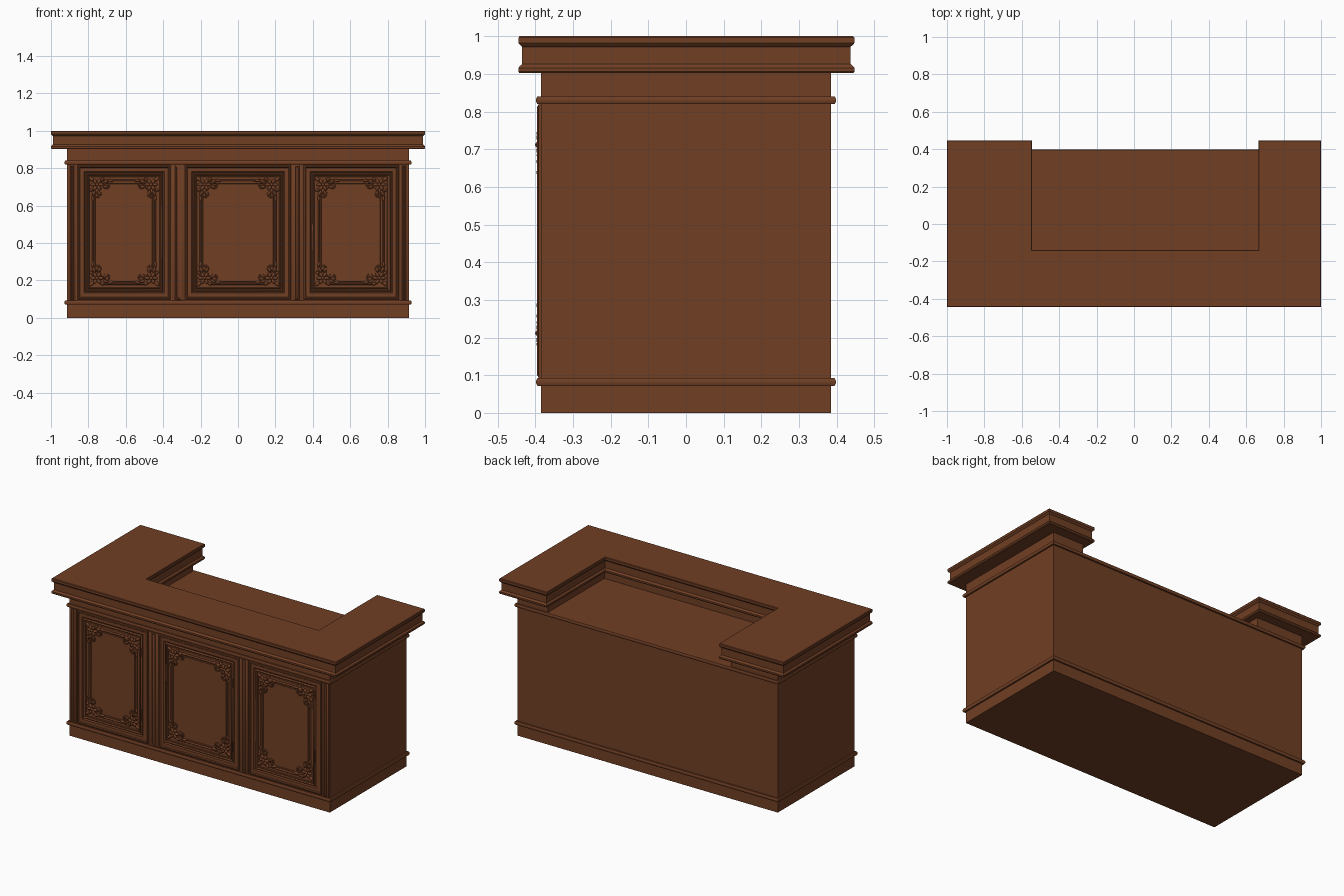
import bpy, bmesh, math
from mathutils import Matrix, Vector

old = bpy.data.objects.get("Cube")
if old:
    bpy.data.objects.remove(old, do_unlink=True)

wood = bpy.data.materials.new("brown_wood")
wood.use_nodes = True
colour = (0.165, 0.050, 0.018, 1)
wood.diffuse_color = colour
bsdf = wood.node_tree.nodes["Principled BSDF"]
bsdf.inputs["Base Color"].default_value = colour
bsdf.inputs["Roughness"].default_value = 0.6

FRONT = -0.385  # front face of the body


def upright(u, v, h):
    return Vector((u, v, h))


def on_front(u, v, h):
    return Vector((u, FRONT - h, v))


def rect(x0, x1, y0, y1, cut=0):
    """Counter-clockwise rectangle, optionally with cut corners."""
    if not cut:
        return [(x0, y0), (x1, y0), (x1, y1), (x0, y1)]
    return [(x0 + cut, y0), (x1 - cut, y0), (x1, y0 + cut), (x1, y1 - cut),
            (x1 - cut, y1), (x0 + cut, y1), (x0, y1 - cut), (x0, y0 + cut)]


def offset(outline, d):
    """Mitred outward offset of a counter-clockwise outline."""
    result = []
    for i, p in enumerate(outline):
        p = Vector(p)
        a = (p - Vector(outline[i - 1])).normalized()
        b = (Vector(outline[(i + 1) % len(outline)]) - p).normalized()
        na, nb = Vector((a.y, -a.x)), Vector((b.y, -b.x))
        result.append(p + (na + nb) * (d / (1 + na.dot(nb))))
    return result


def finish(name, bm, angle=35):
    mesh = bpy.data.meshes.new(name)
    bm.to_mesh(mesh)
    bm.free()
    obj = bpy.data.objects.new(name, mesh)
    bpy.context.collection.objects.link(obj)
    mesh.materials.append(wood)
    bpy.ops.object.select_all(action='DESELECT')
    obj.select_set(True)
    bpy.context.view_layer.objects.active = obj
    bpy.ops.object.shade_smooth_by_angle(angle=math.radians(angle))
    return obj


def loft(name, outline, profile, place=upright, caps=True):
    """Sweep a profile of (offset, height) points round an outline."""
    bm = bmesh.new()
    rings = [[bm.verts.new(place(p[0], p[1], h)) for p in offset(outline, d)]
             for d, h in profile]
    n = len(outline)
    for low, high in zip(rings, rings[1:]):
        for i in range(n):
            j = (i + 1) % n
            bm.faces.new((low[i], low[j], high[j], high[i]))
    if caps:
        bm.faces.new(rings[0][::-1])
        bm.faces.new(rings[-1])
    return finish(name, bm)


def bead(width, height, base=0, steps=6):
    """Half-round profile that starts and ends on the surface."""
    return [(width / 2 * math.cos(math.pi * k / steps),
             base + height * math.sin(math.pi * k / steps)) for k in range(steps + 1)]


def collar(z0, z1, reach):
    """Rounded band profile around the body."""
    r = (z1 - z0) / 3
    return [(0, z0), (reach - r / 2, z0), (reach, z0 + r), (reach, z1 - r),
            (reach - r / 2, z1), (0, z1)]


# Body with plinth and waist mouldings
body = rect(-0.915, 0.915, FRONT, 0.385)
loft("body", body, [(0, 0), (0, 0.838)])
loft("plinth_moulding", body, collar(0.071, 0.093, 0.013))
loft("waist_moulding", body, collar(0.82, 0.84, 0.013))


# U-shaped riser and overhanging counter cap
def u_shape(x, y0, y1, left, right, inner):
    return [(-x, y0), (x, y0), (x, y1), (right, y1), (right, inner),
            (left, inner), (left, y1), (-x, y1)]


loft("riser", u_shape(0.915, FRONT, 0.385, -0.585, 0.70, -0.18),
     [(0, 0.83), (0, 0.91)])
loft("counter_cap", u_shape(1.0, -0.445, 0.447, -0.545, 0.665, -0.14),
     [(-0.003, 0.902), (0, 0.906), (0, 0.916), (-0.004, 0.921), (-0.010, 0.926),
      (-0.010, 0.972), (-0.004, 0.977), (0, 0.982), (0, 0.996), (-0.003, 1.0)])

# Front pilasters: a flat strip with raised fillets
for name, x, half in (("left_pilaster", 0.315, 0.030), ("right_pilaster", -0.32, 0.034),
                      ("left_end_strip", 0.888, 0.022), ("right_end_strip", -0.888, 0.022)):
    loft(name, rect(x - half, x + half, 0.093, 0.82),
         [(0, 0), (0, 0.006), (-0.003, 0.008)], on_front)
    loft(name + "_fillet", rect(x - half / 2, x + half / 2, 0.097, 0.816),
         [(0, 0.007), (-0.003, 0.011), (-half / 4, 0.011), (-half / 4 - 0.003, 0.007)],
         on_front, caps=False)


# Carved corner ornaments
def blob(bm, u, v, length, width, angle, height):
    """Flattened petal lying on the front face."""
    spin = Matrix.Rotation(-angle, 4, 'Y')
    shape = Matrix.Diagonal((length, height, width, 1))
    at = Matrix.Translation(on_front(u, v, 0.003))
    bmesh.ops.create_icosphere(bm, subdivisions=2, radius=1, matrix=at @ spin @ shape)


def rosette(bm, u, v, su, sv):
    """Flower with leaves trailing along both arms of a corner."""
    for k in range(6):
        a = math.tau * k / 6
        blob(bm, u + 0.02 * math.cos(a), v + 0.02 * math.sin(a), 0.015, 0.009, a, 0.009)
    blob(bm, u, v, 0.010, 0.010, 0, 0.013)
    for along, across, size, tilt in ((0.045, 0.016, 0.017, 0.5), (0.045, -0.012, 0.015, -0.5),
                                      (0.074, 0.022, 0.017, -0.2), (0.028, 0.030, 0.012, 0.8)):
        for swap in (False, True):
            a, b = (-across, along) if swap else (along, -across)
            t = math.pi / 2 + tilt if swap else -tilt
            blob(bm, u + su * a, v + sv * b, size, 0.007, t * su * sv, 0.009)
    blob(bm, u - su * 0.03, v - sv * 0.03, 0.016, 0.010, math.pi / 4 * su * sv, 0.009)


def scroll(curve, u, v, su, sv, swap):
    """Spiral tendril that curls at the end of an arm."""
    spline = curve.splines.new('POLY')
    count = 22
    spline.points.add(count - 1)
    for k, point in enumerate(spline.points):
        t = k / (count - 1)
        r = 0.005 + 0.015 * t
        a, b = 0.052 + r * math.cos(9 * t), 0.002 + r * math.sin(9 * t)
        if swap:
            a, b = b, a
        point.co = (*on_front(u + su * a, v + sv * b, 0.004), 1)


# Three framed panels
LOW, HIGH = 0.098, 0.816
for side, x0, x1 in (("right", -0.858, -0.360), ("middle", -0.283, 0.283),
                     ("left", 0.350, 0.860)):
    name = side + "_panel"

    def ring(part, inset, profile, cut=0):
        loft(name + part, rect(x0 + inset, x1 - inset, LOW + inset, HIGH - inset, cut),
             profile, on_front, caps=False)

    ring("_outer_frame", 0, [(0, 0), (0, 0.008), (-0.004, 0.011), (-0.010, 0.011),
                             (-0.014, 0.006), (-0.034, 0.006), (-0.038, 0.002),
                             (-0.040, 0)])
    ring("_inner_bead", 0.048, bead(0.012, 0.010))
    ring("_step", 0.060, bead(0.006, 0.005))
    ring("_tendril_frame", 0.083, bead(0.011, 0.008), cut=0.045)
    ring("_fine_bead", 0.097, bead(0.005, 0.004), cut=0.06)

    bm = bmesh.new()
    tendrils = bpy.data.curves.new(name + "_scrolls", 'CURVE')
    tendrils.dimensions = '3D'
    tendrils.bevel_depth = 0.004
    tendrils.bevel_resolution = 1
    tendrils.materials.append(wood)
    inset = 0.104
    for su, u in ((1, x0 + inset), (-1, x1 - inset)):
        for sv, v in ((1, LOW + inset + 0.01), (-1, HIGH - inset)):
            rosette(bm, u, v, su, sv)
            for swap in (False, True):
                scroll(tendrils, u, v, su, sv, swap)
    finish(name + "_rosettes", bm, 60)
    scrolls = bpy.data.objects.new(name + "_scrolls", tendrils)
    bpy.context.collection.objects.link(scrolls)
